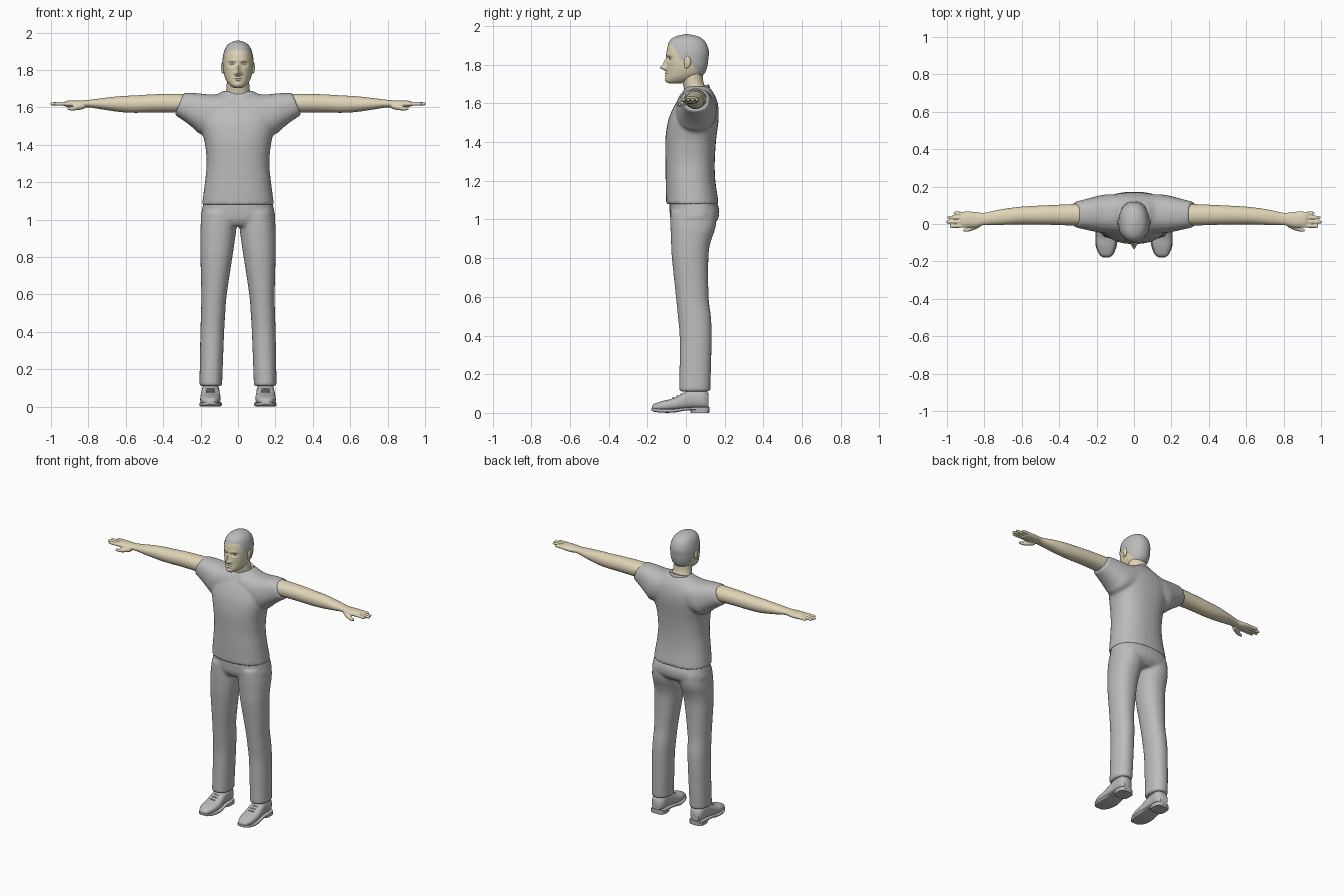
import bpy, bmesh
from math import cos, sin, pi, exp
from mathutils import Vector, Matrix

if "Cube" in bpy.data.objects:
    bpy.data.objects.remove(bpy.data.objects["Cube"], do_unlink=True)


def material(name, colour):
    mat = bpy.data.materials.new(name)
    mat.use_nodes = True
    mat.diffuse_color = (*colour, 1)
    mat.node_tree.nodes["Principled BSDF"].inputs["Base Color"].default_value = (*colour, 1)
    return mat


GREY = material("plain grey", (0.5, 0.5, 0.5))
SKIN = material("pale skin", (0.74, 0.66, 0.47))


def refine(rows, steps):
    """Smooth curve through the rows of section bounds."""
    out = []
    rows = [Vector(r) for r in rows]
    for i in range(len(rows) - 1):
        p, q = rows[i], rows[i + 1]
        before, after = rows[max(i - 1, 0)], rows[min(i + 2, len(rows) - 1)]
        for s in range(steps):
            t = s / steps
            out.append(p + (q - before) * (t / 2)
                       + (before * 2 - p * 5 + q * 4 - after) * (t * t / 2)
                       + (p * 3 - before - q * 3 + after) * (t ** 3 / 2))
    return out + [rows[-1]]


def loft(bm, axis, rows, power=2.0, segments=32, steps=4, slant=0.0):
    """Skin rounded sections; row = position, low and high bound of each other axis."""
    rings = []
    for pos, a0, a1, b0, b1 in refine(rows, steps):
        ring = []
        for k in range(segments):
            c, s = cos(2 * pi * k / segments), sin(2 * pi * k / segments)
            a = (a0 + a1) / 2 + (a1 - a0) / 2 * abs(c) ** (2 / power) * (1 if c > 0 else -1)
            lift = (b1 - b0) / 2 * abs(s) ** (2 / power) * (1 if s > 0 else -1)
            b = (b0 + b1) / 2 + lift
            p = pos - slant * lift
            co = {"x": (p, a, b), "y": (a, p, b), "z": (a, b, p)}[axis]
            ring.append(bm.verts.new(co))
        rings.append(ring)
    for low, high in zip(rings, rings[1:]):
        for k in range(segments):
            n = (k + 1) % segments
            bm.faces.new((low[k], low[n], high[n], high[k]))
    bm.faces.new(rings[0])
    bm.faces.new(rings[-1])
    bmesh.ops.recalc_face_normals(bm, faces=bm.faces)


def ellipsoid(bm, centre, size):
    place = Matrix.Translation(centre) @ Matrix.Diagonal((*size, 1))
    bmesh.ops.create_uvsphere(bm, u_segments=20, v_segments=12, radius=1, matrix=place)


def finish(name, bm, mat, mirror=False, voxel=0, smooth=4):
    mesh = bpy.data.meshes.new(name)
    bm.to_mesh(mesh)
    bm.free()
    mesh.materials.append(mat)
    obj = bpy.data.objects.new(name, mesh)
    bpy.context.collection.objects.link(obj)
    bpy.ops.object.select_all(action="DESELECT")
    obj.select_set(True)
    bpy.context.view_layer.objects.active = obj
    bpy.ops.object.shade_smooth_by_angle(angle=0.9)
    if voxel:
        blend = obj.modifiers.new("blend", "REMESH")
        blend.mode, blend.voxel_size, blend.use_smooth_shade = "VOXEL", voxel, True
        relax = obj.modifiers.new("relax", "SMOOTH")
        relax.factor, relax.iterations = 0.5, smooth
    if mirror:
        obj.modifiers.new("mirror", "MIRROR").use_mirror_merge = False
    return obj


# Shirt: body and sleeves blended together
bm = bmesh.new()
body = [(1.08, .193, -.103, .170), (1.2, .177, -.105, .152), (1.3, .168, -.106, .149),
        (1.4, .176, -.107, .155), (1.46, .19, -.102, .162), (1.52, .203, -.09, .169),
        (1.58, .2, -.065, .168), (1.63, .175, -.035, .155), (1.665, .12, -.014, .135),
        (1.688, .078, .002, .118)]
loft(bm, "z", [(z, -w, w, f, b) for z, w, f, b in body], power=2.35)
sleeve = [(.06, -.05, .16, 1.47, 1.685), (.15, -.05, .158, 1.455, 1.672),
          (.2, -.043, .148, 1.487, 1.67), (.25, -.032, .135, 1.522, 1.676),
          (.314, -.018, .119, 1.56, 1.678)]
for side in (1, -1):
    loft(bm, "x", [(side * r[0], *r[1:]) for r in sleeve], power=2.3, slant=side * .4)
finish("shirt", bm, GREY, voxel=.009, smooth=7)

# Collar band, dipping at the front
bm = bmesh.new()
loft(bm, "z", [(1.645, -.079, .079, -.022, .124), (1.672, -.077, .077, -.018, .122),
               (1.682, -.071, .071, -.012, .117)])
for v in bm.verts:
    v.co.z += (v.co.y - .05) * .25
finish("collar", bm, GREY)

# Trousers: hips and both legs blended together
bm = bmesh.new()
hips = [(1.1, .183, -.085, .155), (1.05, .193, -.085, .172), (1.0, .198, -.08, .165),
        (.965, .15, -.06, .13)]
loft(bm, "z", [(z, -w, w, f, b) for z, w, f, b in hips], power=2.4)
leg = [(1.04, .005, .19, -.08, .16), (.96, .008, .201, -.08, .153),
       (.88, .018, .202, -.077, .127), (.8, .03, .201, -.073, .116),
       (.6, .06, .196, -.052, .117), (.5, .068, .198, -.042, .129),
       (.4, .074, .201, -.033, .133), (.25, .08, .204, -.033, .13), (.11, .085, .206, -.036, .126)]
for side in (1, -1):
    loft(bm, "z", [(r[0], side * r[1], side * r[2], r[3], r[4]) for r in leg], power=2.2)
finish("trousers", bm, GREY, voxel=.009, smooth=4)

# Arm with hand, fingers and thumb
bm = bmesh.new()
loft(bm, "x", [(.24, -.008, .108, 1.57, 1.672), (.33, -.008, .106, 1.572, 1.673),
               (.45, -.004, .101, 1.573, 1.67), (.55, -.002, .096, 1.571, 1.664),
               (.63, -.002, .09, 1.575, 1.66), (.72, -.005, .077, 1.588, 1.65),
               (.8, -.006, .06, 1.6, 1.64), (.85, -.018, .065, 1.597, 1.637),
               (.9, -.018, .067, 1.6, 1.637), (.925, -.012, .062, 1.605, 1.633)], power=2.1)
for y_root, y_tip, tip in ((-.008, -.012, .985), (.013, .011, 1.003), (.034, .035, .997), (.054, .058, .965)):
    loft(bm, "x", [(x, y - r, y + r, 1.619 - r, 1.619 + r) for x, y, r in
                   ((.89, y_root, .011), (.94, (y_root + y_tip) / 2, .0105),
                    (tip - .01, y_tip, .009), (tip, y_tip, .005))], segments=16)
loft(bm, "x", [(.82, -.015, .02, 1.592, 1.622), (.86, -.034, -.002, 1.585, 1.613),
               (.89, -.041, -.019, 1.583, 1.605), (.912, -.041, -.026, 1.587, 1.602)], segments=16)
finish("arm", bm, SKIN, mirror=True, voxel=.004, smooth=3)

# Neck
bm = bmesh.new()
loft(bm, "z", [(1.6, -.07, .07, -.01, .11), (1.67, -.067, .067, -.01, .11),
               (1.71, -.061, .061, -.018, .09), (1.79, -.058, .058, -.03, .085)])
finish("neck", bm, SKIN)

# Head sections from chin to crown
SKULL = [(1.703, .012, -.085, -.03), (1.71, .034, -.099, .01), (1.73, .054, -.103, .06),
         (1.755, .068, -.1, .093), (1.79, .077, -.099, .107), (1.83, .08, -.1, .113),
         (1.87, .078, -.1, .115), (1.91, .068, -.089, .102), (1.935, .052, -.07, .08),
         (1.949, .03, -.042, .052), (1.955, .003, -.002, .006)]
# Face relief: x, z, spread in x, spread in z, depth
RELIEF = [(0, 1.784, .013, .013, .03), (0, 1.808, .009, .022, .017),
          (.015, 1.78, .008, .008, .009), (-.015, 1.78, .008, .008, .009),
          (.032, 1.832, .017, .011, -.013), (-.032, 1.832, .017, .011, -.013),
          (.03, 1.85, .022, .008, .005), (-.03, 1.85, .022, .008, .005),
          (0, 1.757, .021, .005, .009), (0, 1.744, .018, .005, .008),
          (0, 1.75, .023, .002, -.004), (0, 1.722, .02, .012, .007)]


def head_shape(grow):
    mesh = bmesh.new()
    loft(mesh, "z", [(z + grow * (z > 1.95), -w - grow, w + grow, f - grow, b + grow)
                     for z, w, f, b in SKULL], power=2.15, segments=96, steps=7)
    for v in mesh.verts:
        if v.co.y < -.02:
            v.co.y -= sum(d * exp(-((v.co.x - x) / sx) ** 2 - ((v.co.z - z) / sz) ** 2)
                          for x, z, sx, sz, d in RELIEF)
    return mesh


bm = head_shape(0)
finish("head", bm, SKIN)


def hairline(y):
    """Lowest hair height: forehead, temples, sideburns, nape."""
    if y < -.07:
        return 1.905
    if y < -.03:
        return 1.905 - (y + .07) * 1.9
    if y < .02:
        return 1.822
    return max(1.745, 1.822 - (y - .02) * 1.5)


# Hair: a close shell over the skull
bm = head_shape(.003)
bare = [f for f in bm.faces
        if f.calc_center_median().z < hairline(f.calc_center_median().y)]
bmesh.ops.delete(bm, geom=bare, context="FACES")
finish("hair", bm, GREY)

# Ears
bm = bmesh.new()
ellipsoid(bm, (.081, .008, 1.815), (.009, .018, .03))
ellipsoid(bm, (.081, .001, 1.793), (.007, .01, .012))
finish("ear", bm, SKIN, mirror=True)

# Eyes, set into the sockets
bm = bmesh.new()
ellipsoid(bm, (.032, -.076, 1.831), (.013, .011, .007))
finish("eye", bm, SKIN, mirror=True)

# Shoe uppers with laces
bm = bmesh.new()
loft(bm, "y", [(-.176, .138, .158, .018, .032), (-.165, .117, .181, .012, .046),
               (-.12, .099, .2, .01, .062), (-.07, .093, .202, .012, .074),
               (-.02, .096, .199, .016, .1), (.03, .1, .195, .02, .125),
               (.09, .1, .193, .02, .125), (.117, .118, .178, .02, .1)], power=2.5)
for i in range(3):
    ellipsoid(bm, (.147, -.065 + i * .02, .077 + i * .009), (.024, .004, .005))
finish("shoe", bm, GREY, mirror=True)

# Shoe soles with raised arch, and heels
bm = bmesh.new()
loft(bm, "y", [(-.179, .134, .162, .014, .026), (-.165, .112, .184, .006, .024),
               (-.12, .093, .204, .001, .021), (-.06, .086, .206, .002, .022),
               (0, .092, .201, .012, .028), (.06, .094, .2, .014, .03),
               (.105, .102, .192, .014, .03), (.121, .122, .175, .014, .03)], power=5)
finish("sole", bm, GREY, mirror=True)
bm = bmesh.new()
loft(bm, "z", [(0, .096, .198, .025, .12), (.02, .095, .199, .022, .121)], power=3.5, steps=1)
finish("heel", bm, GREY, mirror=True)
